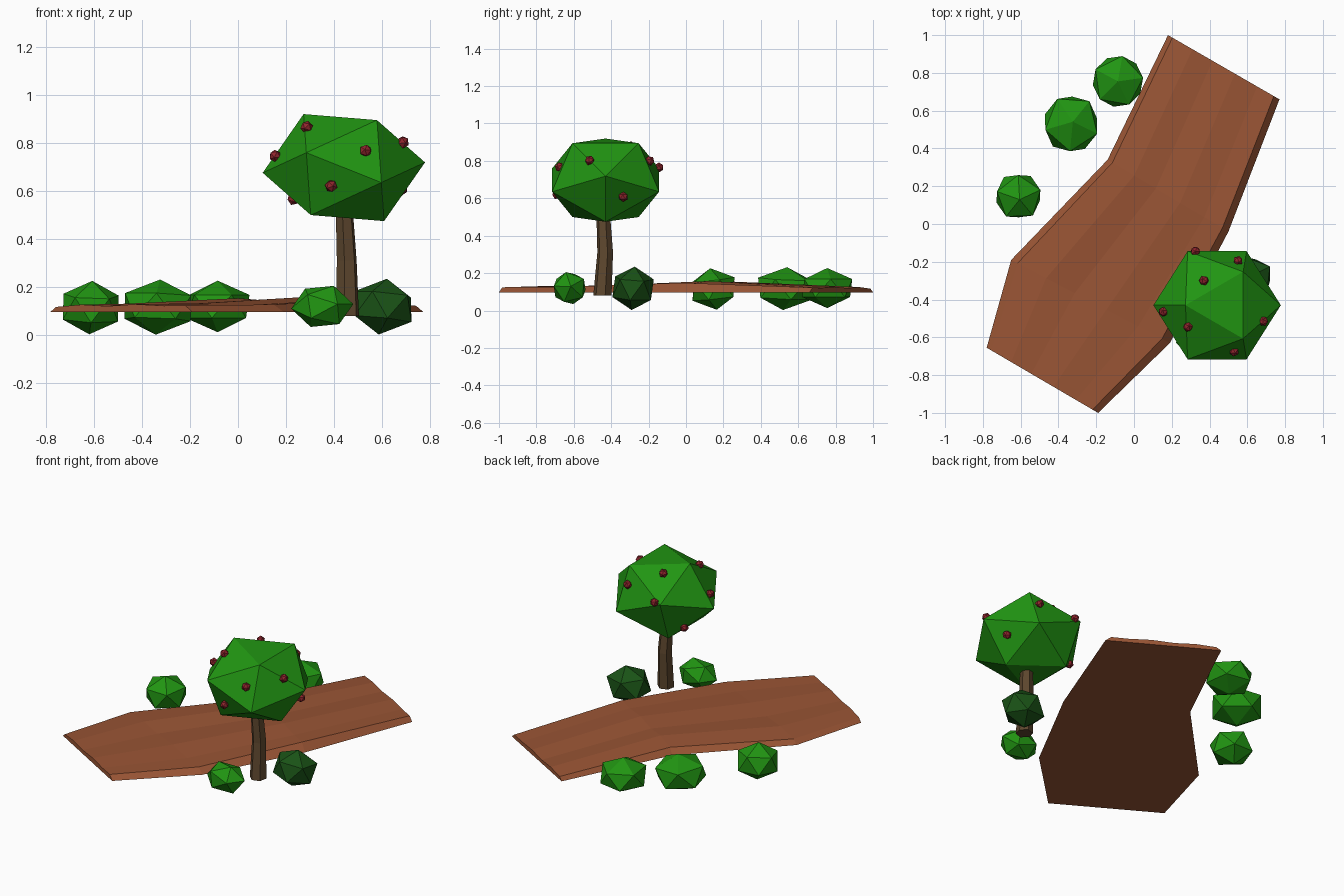
import bpy, bmesh, math
from mathutils import Matrix, Vector, Euler

if "Cube" in bpy.data.objects:
    bpy.data.objects.remove(bpy.data.objects["Cube"])

PHI = (1 + 5 ** 0.5) / 2


def material(name, rgb):
    m = bpy.data.materials.new(name)
    m.diffuse_color = (*rgb, 1)
    m.use_nodes = True
    m.node_tree.nodes["Principled BSDF"].inputs["Base Color"].default_value = m.diffuse_color
    return m


LEAF = material("leaf", (0.015, 0.30, 0.006))
DARK_LEAF = material("dark_leaf", (0.010, 0.085, 0.008))
BARK = material("bark", (0.11, 0.062, 0.027))
EARTH = material("earth", (0.32, 0.09, 0.035))
RED = material("fruit_red", (0.28, 0.018, 0.026))


def finish(name, bm, mat):
    bmesh.ops.recalc_face_normals(bm, faces=bm.faces)
    me = bpy.data.meshes.new(name)
    bm.to_mesh(me)
    bm.free()
    me.materials.append(mat)
    ob = bpy.data.objects.new(name, me)
    bpy.context.collection.objects.link(ob)
    return ob


def blob(name, center, radii, mat, turn=(0, 0, 0)):
    """20-sided ball, turned and then stretched to its radii."""
    bm = bmesh.new()
    mtx = (Matrix.Translation(center) @ Matrix.Diagonal((*radii, 1))
           @ Euler([math.radians(a) for a in turn]).to_matrix().to_4x4())
    bmesh.ops.create_icosphere(bm, subdivisions=1, radius=1, matrix=mtx)
    return finish(name, bm, mat)


def loft(name, rings, mat):
    """Skin closed rings and cap both ends."""
    bm = bmesh.new()
    vs = [[bm.verts.new(p) for p in r] for r in rings]
    n = len(vs[0])
    for a, b in zip(vs, vs[1:]):
        for i in range(n):
            j = (i + 1) % n
            bm.faces.new((a[i], a[j], b[j], b[i]))
    bm.faces.new(vs[0])
    bm.faces.new(vs[-1])
    return finish(name, bm, mat)


# Winding dirt path: left and right edge per row, then crown height
rows = [((-0.78, -0.655), (-0.19, -1.0), 0.032),
        ((-0.65, -0.19), (0.19, -0.63), 0.036),
        ((-0.14, 0.34), (0.50, -0.04), 0.060),
        ((0.18, 1.0), (0.77, 0.66), 0.030)]
section = [(0, 0), (0.04, 0.65), (0.22, 0.95), (0.40, 0.75),
           (0.60, 1.0), (0.80, 0.8), (0.95, 0.85), (1, 0)]
rings = []
for left, right, h in rows:
    l, r = Vector((*left, 0.097)), Vector((*right, 0.097))
    rings.append([l.lerp(r, t) + Vector((0, 0, h * k)) for t, k in section])
loft("path", rings, EARTH)

# Bent six-sided trunk
rings = []
for x, y, z, r in [(0.455, -0.447, 0.08, 0.050), (0.452, -0.432, 0.31, 0.043),
                   (0.44, -0.445, 0.56, 0.036)]:
    rings.append([(x + r * math.cos(a * math.tau / 6 + 0.3),
                   y + r * math.sin(a * math.tau / 6 + 0.3), z) for a in range(6)])
loft("trunk", rings, BARK)

# Tree crown: icosahedron leaning and stretched sideways
bm = bmesh.new()
ex, ey, ez = Vector((0.156, 0, -0.062)), Vector((0, 0.177, 0)), Vector((0.085, 0, 0.122))
for s in (-1, 1):
    for t in (-PHI, PHI):
        for u, v, w in ((0, s, t), (s, t, 0), (t, 0, s)):
            bm.verts.new(Vector((0.44, -0.43, 0.697)) + u * ex + v * ey + w * ez)
bmesh.ops.convex_hull(bm, input=bm.verts)
finish("crown", bm, LEAF)

# Fruit on the crown
fruit = [(0.325, -0.145, 0.765), (0.55, -0.195, 0.80), (0.37, -0.30, 0.88),
         (0.155, -0.465, 0.745), (0.685, -0.515, 0.802), (0.53, -0.675, 0.767),
         (0.285, -0.545, 0.865), (0.387, -0.69, 0.62), (0.23, -0.31, 0.567),
         (0.68, -0.335, 0.607)]
for i, p in enumerate(fruit):
    blob(f"fruit_{i + 1}", p, (0.027,) * 3, RED, (20 * i, 0, 35 * i))

# Bushes beside the path
blob("bush_1", (-0.612, 0.147, 0.115), (0.135, 0.135, 0.112), LEAF, (8, 0, 20))
blob("bush_2", (-0.333, 0.53, 0.117), (0.162, 0.168, 0.115), LEAF, (0, 5, 50))
blob("bush_3", (-0.085, 0.755, 0.12), (0.150, 0.152, 0.107), LEAF, (0, 0, 8))
blob("bush_4", (0.602, -0.283, 0.119), (0.143, 0.122, 0.117), DARK_LEAF, (0, 8, 30))
blob("bush_5", (0.35, -0.622, 0.12), (0.130, 0.098, 0.094), LEAF, (15, 20, 10))
